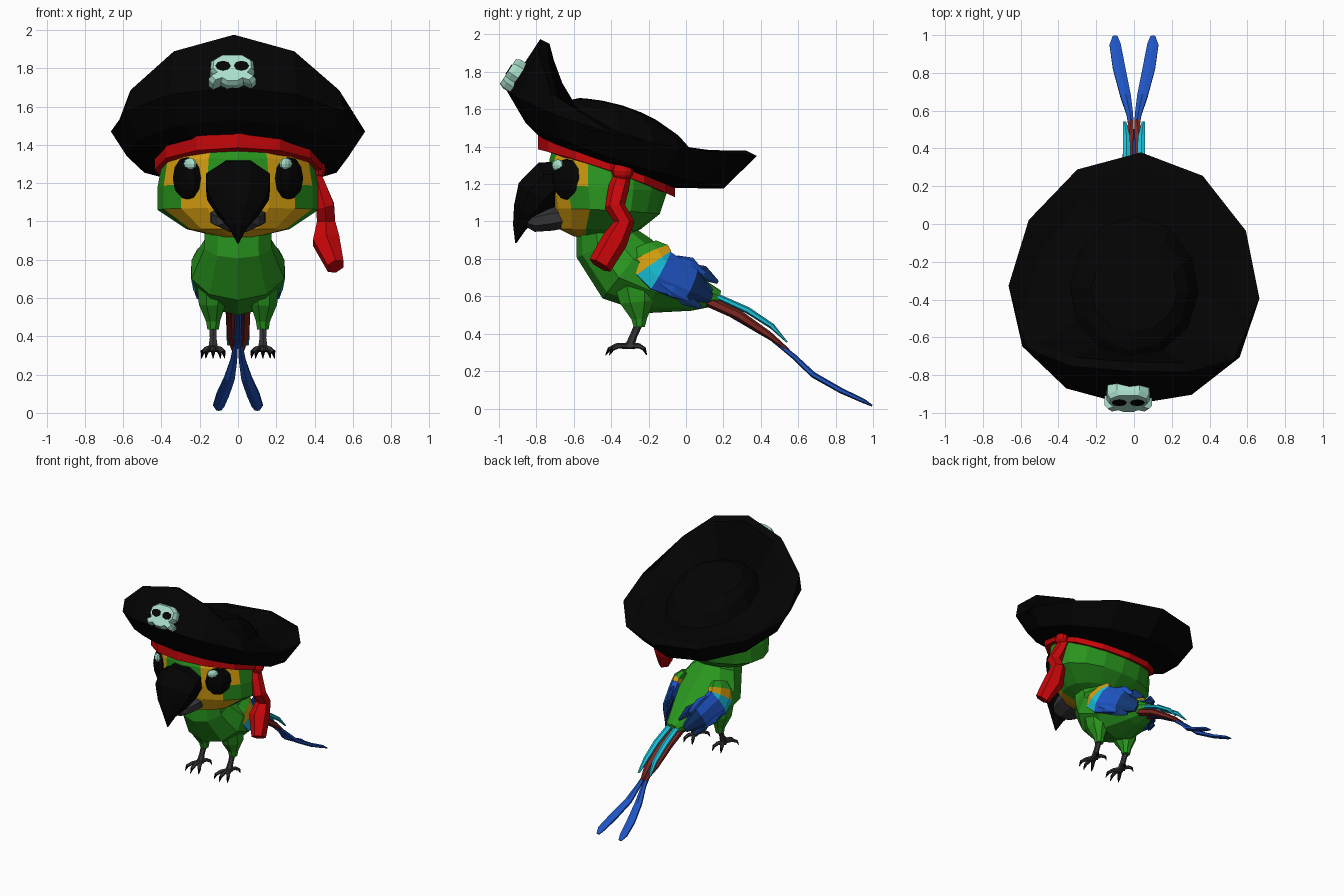
import bpy, bmesh, math
from mathutils import Vector, Matrix, Quaternion

if "Cube" in bpy.data.objects:
    bpy.data.objects.remove(bpy.data.objects["Cube"], do_unlink=True)


def material(name, *rgb):
    mat = bpy.data.materials.new(name)
    mat.use_nodes = True
    mat.diffuse_color = (*rgb, 1)
    mat.node_tree.nodes["Principled BSDF"].inputs["Base Color"].default_value = (*rgb, 1)
    return mat


BLACK = material("black", .001, .001, .001)
GREEN = material("leaf green", .022, .3, .013)
RED = material("scarf red", .57, .002, .003)
YELLOW = material("golden yellow", .7, .36, .005)
BLUE = material("feather blue", .014, .09, .56)
NAVY = material("navy", .006, .035, .16)
CYAN = material("cyan", .01, .53, .7)
MINT = material("pale mint", .4, .74, .6)
MAROON = material("maroon", .21, .02, .016)
GREY = material("dark grey", .035, .035, .04)


def finish(name, bm, mats):
    bmesh.ops.recalc_face_normals(bm, faces=bm.faces)
    mesh = bpy.data.meshes.new(name)
    bm.to_mesh(mesh)
    bm.free()
    for mat in mats:
        mesh.materials.append(mat)
    obj = bpy.data.objects.new(name, mesh)
    bpy.context.collection.objects.link(obj)
    return obj


def loft(name, rings, mats):
    """Skin a stack of rings; one material per segment, the last one repeating."""
    bm = bmesh.new()
    loops = [[bm.verts.new(p) for p in ring] for ring in rings]
    n = len(rings[0])
    for k, (low, high) in enumerate(zip(loops, loops[1:])):
        for i in range(n):
            j = (i + 1) % n
            bm.faces.new((low[i], low[j], high[j], high[i])).material_index = min(k, len(mats) - 1)
    bm.faces.new(loops[0])
    bm.faces.new(loops[-1]).material_index = min(len(rings) - 2, len(mats) - 1)
    return finish(name, bm, mats)


def oval(n, half_x, fy, fz, sy, sz, by, bz):
    """Tilted oval through a front, a side and a back point (y, z)."""
    def blend(f, s, b, c):
        return s + c * (f - b) / 2 + c * c * ((f + b) / 2 - s)
    angles = [math.tau * i / n for i in range(n)]
    return [Vector((half_x * math.sin(a), blend(fy, sy, by, math.cos(a)),
                    blend(fz, sz, bz, math.cos(a)))) for a in angles]


def tube(name, stations, *mats, n=8, roll=0):
    """Loft along a path of (x, y, z, half width, half height)."""
    pts = [Vector(s[:3]) for s in stations]
    rings = []
    for i, (x, y, z, w, h) in enumerate(stations):
        t = (pts[min(i + 1, len(pts) - 1)] - pts[max(i - 1, 0)]).normalized()
        side = (Vector((1, 0, 0)) - t * t.x).normalized()
        up = side.cross(t)
        turn = Quaternion(t, roll)
        rings.append([pts[i] + turn @ (side * w * math.cos(a) + up * h * math.sin(a))
                      for a in (math.tau * (j + .5) / n for j in range(n))])
    return loft(name, rings, mats)


def ball(name, center, radii, mat, spin=0):
    bm = bmesh.new()
    place = (Matrix.Translation(center) @ Matrix.Rotation(spin, 4, 'Z')
             @ Matrix.Diagonal((*radii, 1)))
    bmesh.ops.create_uvsphere(bm, u_segments=10, v_segments=6, radius=1, matrix=place)
    return finish(name, bm, [mat])


# Hat, turned slightly: underside, bulging outside, upturned rim, inner valley, crown
hat = [
    (.41, -.76, 1.43, -.40, 1.31, -.06, 1.18),
    (.58, -.86, 1.53, -.38, 1.34, .20, 1.175),
    (.665, -.96, 1.70, -.36, 1.47, .38, 1.35),
    (.63, -.78, 1.975, -.48, 1.49, .32, 1.38),
    (.58, -.73, 1.95, -.47, 1.47, .25, 1.38),
    (.34, -.70, 1.62, -.35, 1.48, .04, 1.37),
    (.29, -.67, 1.64, -.35, 1.57, -.04, 1.46),
    (.23, -.57, 1.66, -.35, 1.62, -.14, 1.53),
]
pivot = Matrix.Translation((0, -.36, 0))
yaw = pivot @ Matrix.Rotation(-.05, 4, 'Z') @ pivot.inverted()
loft("hat", [[yaw @ p for p in oval(12, *r)] for r in hat], [BLACK])

# Scarf band, knot and hanging end
loft("scarf_band", [oval(12, .435, -.79, 1.385, -.40, 1.27, -.06, 1.13),
                    oval(12, .435, -.79, 1.46, -.40, 1.36, -.06, 1.20)], [RED])
ball("scarf_knot", (.42, -.34, 1.27), (.04, .06, .05), RED)
tube("scarf_end", [(.39, -.33, 1.28, .03, .04), (.42, -.36, 1.18, .045, .055),
                   (.455, -.38, 1.08, .055, .055), (.46, -.33, 1.0, .055, .055),
                   (.46, -.38, .90, .08, .07), (.51, -.46, .765, .05, .065)], RED, n=6)

# Skull badge: extruded mirrored outline on the sloping hat front
frame = Matrix(((1, 0, 0, -.03), (0, .55, -.84, -.91), (0, .84, .55, 1.775), (0, 0, 0, 1)))
half = [(.06, .09), (.11, .055), (.115, .0), (.09, -.03), (.125, -.055),
        (.10, -.085), (.06, -.07), (.03, -.09)]
outline = half + [(-u, v) for u, v in reversed(half)]
loft("skull_badge", [[frame @ Vector((u * k, v * k, d)) for u, v in outline]
                     for d, k in ((-.04, 1), (.025, 1), (.05, .87))], [MINT])
for s in (-1, 1):
    socket = [(.039 * math.cos(a) + .048 * s, .029 * math.sin(a) + .012)
              for a in (math.tau * i / 8 for i in range(8))]
    loft("skull_socket", [[frame @ Vector((u, v, d)) for u, v in socket]
                          for d in (.047, .054)], [BLACK])

# Head with yellow face patches and a green forehead
head = loft("head", [oval(16, *r) for r in [
    (.10, -.60, .92, -.48, .92, -.30, .93),
    (.27, -.68, .96, -.45, .96, -.24, .96),
    (.42, -.71, 1.07, -.40, 1.06, -.14, 1.04),
    (.42, -.73, 1.20, -.40, 1.18, -.10, 1.16),
    (.40, -.73, 1.33, -.40, 1.29, -.10, 1.20),
    (.34, -.70, 1.44, -.40, 1.38, -.15, 1.28)]], [GREEN])
head.data.materials.append(YELLOW)
for face in head.data.polygons:
    c = face.center
    reach = .35 if c.z > 1.2 else .3
    if abs(c.x) < reach and c.y < -.52 and (c.z < 1.24 or abs(c.x) > .12):
        face.material_index = 1

# Beak
tube("upper_beak", [(0, -.64, 1.21, .16, .12), (0, -.74, 1.205, .18, .13),
                    (0, -.80, 1.14, .175, .125), (0, -.85, 1.05, .12, .085),
                    (0, -.89, .97, .05, .04), (0, -.91, .885, .004, .004)], BLACK)
tube("lower_beak", [(0, -.62, 1.03, .16, .065), (0, -.72, 1.015, .15, .07),
                    (0, -.81, 1.0, .115, .06), (0, -.87, 1.01, .05, .03)], GREY)

# Body, from neck to rump
tube("body", [(0, -.44, 1.02, .18, .15), (0, -.42, .88, .185, .18),
              (0, -.32, .75, .255, .205), (0, -.15, .67, .225, .17),
              (0, .05, .615, .13, .095), (0, .18, .59, .05, .04)], GREEN, n=10)

for s, label in ((1, "left"), (-1, "right")):
    # Eye and its glint
    ball(label + "_eye", (s * .267, -.62, 1.225), (.112, .055, .115), BLACK, s * .98)
    ball(label + "_eye_glint", (s * .25, -.685, 1.30), (.042, .022, .032), MINT, s * .75)

    # Folded wing with colour bands
    tube(label + "_wing", [(s * .155, -.225, .865, .03, .08), (s * .18, -.20, .82, .05, .125),
                           (s * .185, -.175, .775, .055, .125), (s * .185, -.14, .735, .055, .125),
                           (s * .145, .02, .66, .045, .10), (s * .08, .13, .59, .015, .03)],
         GREEN, YELLOW, CYAN, BLUE, NAVY, roll=-s * .25)
    # Layered feathers along the wing
    for k in range(4):
        for row, mat in enumerate((BLUE, NAVY)):
            x = .225 - .025 * k - .045 * row
            y, z = -.14 + .03 * k + .07 * row, .67 + .045 * k - .045 * row
            tube(label + "_wing_feather", [(s * x, y, z, .012, .015),
                                           (s * (x - .02), y + .07, z - .035, .016, .042),
                                           (s * (x - .05), y + .15, z - .085, .005, .01)],
                 mat, n=6, roll=-s * .3)

    # Thigh and shank
    tube(label + "_thigh", [(s * .13, -.27, .68, .09, .13), (s * .135, -.26, .57, .075, .10),
                            (s * .13, -.25, .48, .04, .045), (s * .13, -.25, .435, .032, .032)], GREEN)
    tube(label + "_shank", [(s * .13, -.245, .47, .022, .022), (s * .13, -.28, .39, .02, .02),
                            (s * .13, -.305, .325, .03, .025)], GREY, n=6)
    # Toes with claws
    for spread, reach in ((-.055, -.11), (0, -.13), (.055, -.11), (-.035, .09), (.035, .09)):
        x = s * .13
        tube(label + "_toe", [(x, -.30, .335, .02, .018),
                              (x + spread * .6, -.30 + reach * .55, .335, .016, .014),
                              (x + spread, -.30 + reach * .85, .318, .012, .011),
                              (x + spread * 1.1, -.30 + reach, .285, .002, .002)],
             GREY, GREY, BLACK, n=6)

    # Tail feathers: maroon below, cyan above, long blue streamers
    tube(label + "_tail_under", [(s * .035, .06, .60, .035, .03), (s * .034, .28, .50, .034, .028),
                                 (s * .03, .44, .395, .03, .02), (s * .014, .55, .31, .013, .008)],
         MAROON, n=6)
    tube(label + "_tail_cover", [(s * .03, .12, .62, .025, .015), (s * .038, .33, .525, .025, .018),
                                 (s * .04, .46, .44, .022, .015), (s * .05, .54, .355, .01, .004)],
         CYAN, n=6)
    tube(label + "_tail_streamer", [(s * .008, .15, .55, .01, .01), (s * .01, .46, .372, .012, .012),
                                    (s * .022, .58, .275, .02, .014), (s * .045, .68, .18, .032, .016),
                                    (s * .08, .83, .095, .038, .015), (s * .10, .95, .04, .034, .012),
                                    (s * .10, .995, .015, .015, .005)],
         BLUE, n=6)
